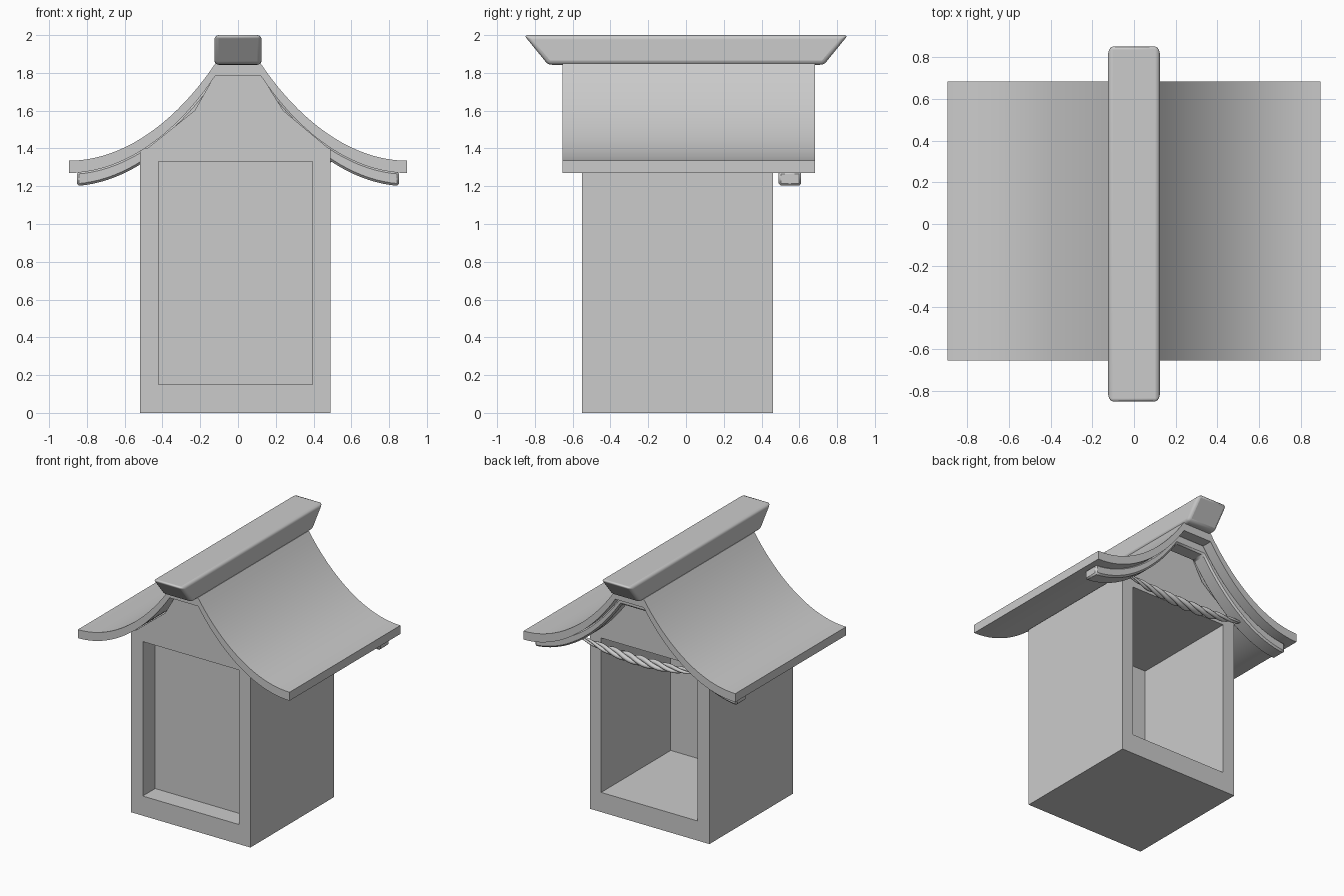
import bpy, bmesh, math
from mathutils import Vector

if "Cube" in bpy.data.objects:
    bpy.data.objects.remove(bpy.data.objects["Cube"])


def finish(name, bm):
    bmesh.ops.recalc_face_normals(bm, faces=bm.faces)
    me = bpy.data.meshes.new(name)
    bm.to_mesh(me)
    bm.free()
    ob = bpy.data.objects.new(name, me)
    bpy.context.collection.objects.link(ob)
    return ob


def smooth(ob, angle=30):
    bpy.ops.object.select_all(action='DESELECT')
    ob.select_set(True)
    bpy.context.view_layer.objects.active = ob
    bpy.ops.object.shade_smooth_by_angle(angle=math.radians(angle))


def extrude_profile(name, pts, y0, y1):
    """Close an xz outline and extrude it along y."""
    bm = bmesh.new()
    f = bm.faces.new([bm.verts.new((x, y0, z)) for x, z in pts])
    g = bmesh.ops.extrude_face_region(bm, geom=[f])
    bmesh.ops.translate(bm, vec=(0, y1 - y0, 0),
                        verts=[v for v in g['geom'] if isinstance(v, bmesh.types.BMVert)])
    return finish(name, bm)


def bevel(ob, width, segments):
    m = ob.modifiers.new('bevel', 'BEVEL')
    m.width, m.segments, m.limit_method = width, segments, 'ANGLE'
    m.angle_limit = math.radians(40)


# Roof curve: steep at the ridge, level at the eaves
def roof_half(tmax, n=20):
    P = [Vector(p) for p in ((.12, 1.85), (.32, 1.55), (.60, 1.335), (.895, 1.335))]
    out = []
    for i in range(n + 1):
        t = tmax * i / n
        s = 1 - t
        out.append(P[0]*s**3 + P[1]*3*s*s*t + P[2]*3*s*t*t + P[3]*t**3)
    return out


def roof_band(name, tmax, d0, d1, y0, y1):
    half = roof_half(tmax)
    full = [(-p.x, p.y) for p in reversed(half)] + [(p.x, p.y) for p in half]
    pts = [(x, z - d0) for x, z in full] + [(x, z - d1) for x, z in reversed(full)]
    return extrude_profile(name, pts, y0, y1)


# Body: box with a shallow front niche and a deep back chamber
X0, X1, Y0, Y1, H = -.52, .49, -.55, .46, 1.40
bm = bmesh.new()
bmesh.ops.create_cube(bm, size=1)
for v in bm.verts:
    v.co = (X0 if v.co.x < 0 else X1, Y0 if v.co.y < 0 else Y1, 0 if v.co.z < 0 else H)
for side, depth in ((-1, .15), (1, .84)):
    bm.normal_update()
    face = next(f for f in bm.faces if f.normal.y * side > .9
                and abs(f.calc_center_median().y - (Y0 if side < 0 else Y1)) < .01)
    bmesh.ops.inset_region(bm, faces=[face], thickness=.05)
    for v in face.verts:
        v.co.x = -.42 if v.co.x < 0 else .395
        v.co.z = .15 if v.co.z < .7 else 1.33
    inner = bmesh.ops.extrude_discrete_faces(bm, faces=[face])['faces'][0]
    bmesh.ops.translate(bm, vec=(0, -side * depth, 0), verts=inner.verts)
finish('body', bm)

# Gable block between body and roof
extrude_profile('gable', [(-.48, 1.40), (.48, 1.40), (.24, 1.60), (.115, 1.80),
                          (-.115, 1.80), (-.23, 1.60)], Y0, Y1)

# Curved roof and the rafter below its back edge
smooth(roof_band('roof', 1, 0, .065, -.655, .683))
rafter = roof_band('rafter', .953, .06, .135, .49, .61)
bevel(rafter, .012, 1)
smooth(rafter)

# Ridge beam with ends that slope inward toward the bottom
bm = bmesh.new()
bmesh.ops.create_cube(bm, size=1)
for v in bm.verts:
    top = v.co.z > 0
    v.co = (math.copysign(.125, v.co.x), math.copysign(.858 if top else .73, v.co.y),
            2.0 if top else 1.843)
ridge = finish('ridge_beam', bm)
bevel(ridge, .022, 3)
smooth(ridge, 40)

# Sagging rope: three twisted strands, thick in the middle
N = 60
for k in range(3):
    cu = bpy.data.curves.new('rope_strand', 'CURVE')
    cu.dimensions, cu.bevel_depth, cu.bevel_resolution = '3D', .019, 2
    cu.use_fill_caps = True
    sp = cu.splines.new('POLY')
    sp.points.add(N)
    for i in range(N + 1):
        u = 2 * i / N - 1
        w = .25 + .75 * (1 - u * u)
        a = u * math.pi * 3 + k * math.tau / 3
        sp.points[i].co = (.52 * u, .55 + .02 * w * math.cos(a),
                           1.295 + .05 * u * u + .02 * w * math.sin(a), 1)
        sp.points[i].radius = w
    sp.use_smooth = True
    bpy.context.collection.objects.link(bpy.data.objects.new('rope_strand', cu))
